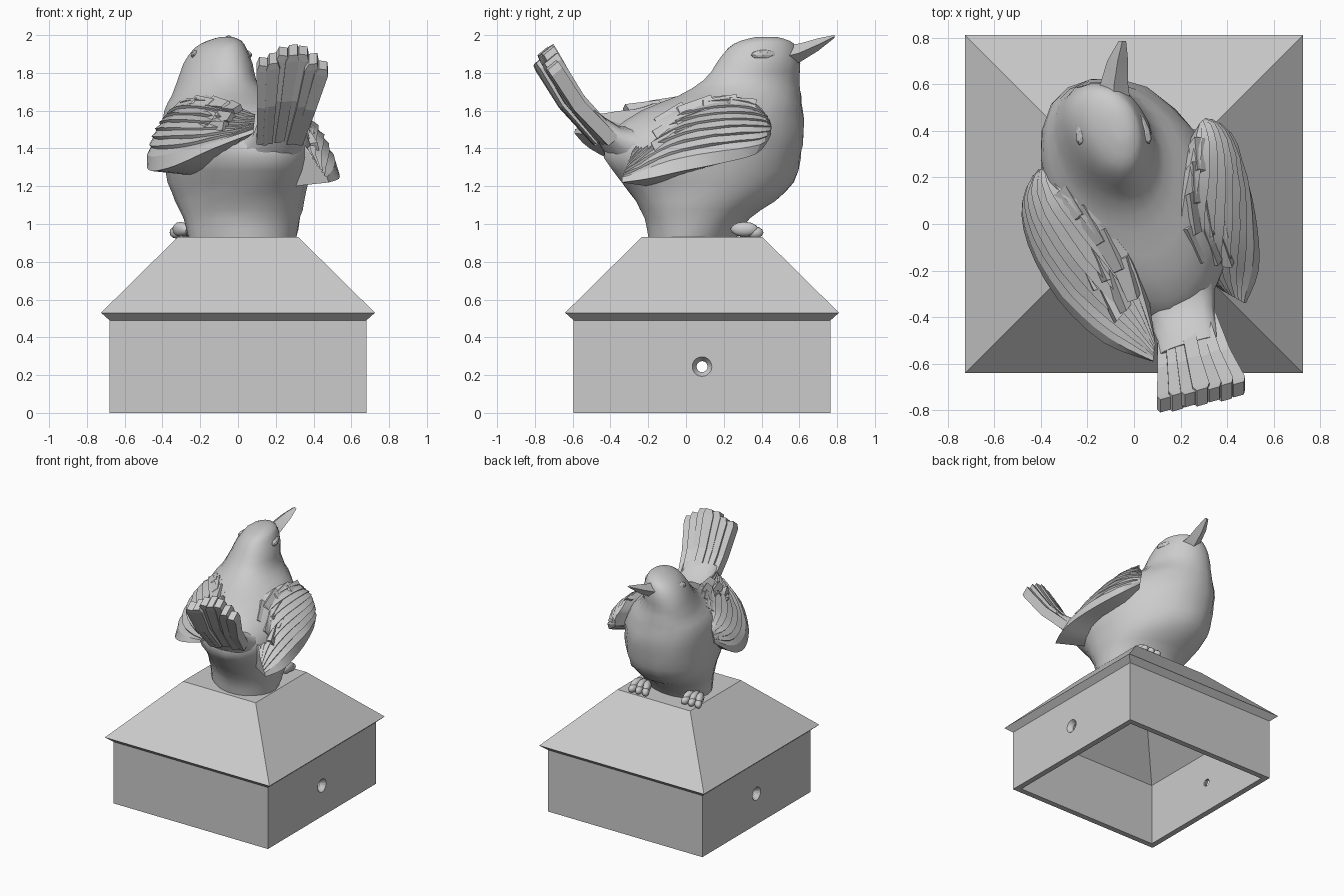
import bpy, bmesh, math, random
from mathutils import Vector as V

random.seed(4)
cube = bpy.data.objects.get("Cube")
if cube:
    bpy.data.objects.remove(cube, do_unlink=True)

grey = bpy.data.materials.new("stone grey")
grey.use_nodes = True
COL = (0.6, 0.6, 0.6, 1)
grey.diffuse_color = COL
grey.node_tree.nodes["Principled BSDF"].inputs["Base Color"].default_value = COL


def finish(name, bm, smooth=None):
    """Turn a bmesh into a named object with the shared material."""
    bmesh.ops.recalc_face_normals(bm, faces=bm.faces)
    me = bpy.data.meshes.new(name)
    bm.to_mesh(me)
    bm.free()
    ob = bpy.data.objects.new(name, me)
    bpy.context.collection.objects.link(ob)
    me.materials.append(grey)
    if smooth:
        bpy.ops.object.select_all(action='DESELECT')
        ob.select_set(True)
        bpy.context.view_layer.objects.active = ob
        bpy.ops.object.shade_smooth_by_angle(angle=math.radians(smooth))
    return ob


def loft(bm, rings):
    """Skin closed rings of points and cap both ends."""
    vs = [[bm.verts.new(p) for p in r] for r in rings]
    n = len(vs[0])
    for a, b in zip(vs, vs[1:]):
        for i in range(n):
            j = (i + 1) % n
            bm.faces.new((a[i], a[j], b[j], b[i]))
    bm.faces.new(vs[0][::-1])
    bm.faces.new(vs[-1])


def smooth_path(rows, steps):
    """Catmull-Rom interpolation through rows of numbers."""
    out = []
    for k in range(len(rows) - 1):
        p = [rows[max(0, min(len(rows) - 1, k + d))] for d in (-1, 0, 1, 2)]
        for s in range(steps):
            t = s / steps
            out.append([b + t / 2 * (c - a + t * (2*a - 5*b + 4*c - d + t * (3*b - 3*c + d - a)))
                        for a, b, c, d in zip(*p)])
    return out + [list(rows[-1])]


# Hollow post cap with a sloping roof
CY = 0.085
bm = bmesh.new()
profile = [(0.29, 0.86), (0.635, 0.5), (0.635, 0), (0.68, 0), (0.68, 0.49), (0.725, 0.53), (0.32, 0.93)]
loft(bm, [[(sx * h, CY + sy * h, z) for sx, sy in ((-1, -1), (1, -1), (1, 1), (-1, 1))]
          for h, z in profile])
cap = finish("post_cap", bm)

# Countersunk screw holes through both side walls
bm = bmesh.new()
loft(bm, [[(x, CY + r * math.cos(a), 0.245 + r * math.sin(a))
           for a in (math.tau * i / 20 for i in range(20))]
          for x, r in ((-0.7, 0.065), (-0.645, 0.029), (0.645, 0.029), (0.7, 0.065))])
cutter = finish("screw_hole_cutter", bm)
cutter.hide_render = True
mod = cap.modifiers.new("screw_holes", 'BOOLEAN')
mod.operation, mod.object, mod.solver = 'DIFFERENCE', cutter, 'EXACT'
bpy.context.view_layer.objects.active = cap
bpy.ops.object.modifier_apply(modifier=mod.name)
bpy.data.objects.remove(cutter, do_unlink=True)

# Body and head: height, back, front, centre x, half width
sections = [
    (0.93, -0.20, 0.27, 0.03, 0.28), (1.03, -0.22, 0.34, 0.03, 0.30),
    (1.12, -0.27, 0.47, 0.02, 0.33), (1.22, -0.34, 0.57, 0.01, 0.355),
    (1.35, -0.44, 0.61, 0.015, 0.375), (1.48, -0.40, 0.63, 0.00, 0.37),
    (1.60, -0.24, 0.62, -0.04, 0.325), (1.68, -0.04, 0.61, -0.08, 0.25),
    (1.76, 0.09, 0.605, -0.105, 0.20), (1.85, 0.16, 0.605, -0.10, 0.175),
    (1.93, 0.22, 0.59, -0.09, 0.13), (1.97, 0.29, 0.55, -0.07, 0.085),
    (1.99, 0.37, 0.48, -0.06, 0.03)]
bm = bmesh.new()
rings = []
for z, y0, y1, cx, w in smooth_path(sections, 2):
    ring = []
    for i in range(22):
        a = math.tau * i / 22
        s, c = math.sin(a), math.cos(a)
        dy = (y1 - y0) / 2 * s
        k = 1 + random.uniform(-0.012, 0.012)
        ring.append((cx - 0.24 * dy + w * c * (1 + 0.1 * s) * k, (y0 + y1) / 2 + dy * k, z))
    rings.append(ring)
loft(bm, rings)
finish("body", bm, 40)

# Beak: diamond sections tapering to the raised tip
bm = bmesh.new()
loft(bm, [[(x - w, y, z), (x, y, z - h), (x + w, y, z), (x, y, z + h)]
          for x, y, z, w, h in ((-0.09, 0.52, 1.885, 0.075, 0.06), (-0.085, 0.60, 1.905, 0.06, 0.05),
                                (-0.07, 0.70, 1.95, 0.045, 0.033), (-0.05, 0.785, 1.992, 0.016, 0.008))])
finish("beak", bm, 30)


def blob(bm, centre, size, turn=0.0):
    """Low-poly ellipsoid, turned about the vertical."""
    new = bmesh.ops.create_icosphere(bm, subdivisions=2, radius=1)["verts"]
    for v in new:
        p = V((v.co.x * size[0], v.co.y * size[1], v.co.z * size[2]))
        ca, sa = math.cos(turn), math.sin(turn)
        v.co = V((p.x * ca - p.y * sa, p.x * sa + p.y * ca, p.z)) + V(centre)


# Brow ridges
for name, x, turn in (("left_brow", 0.03, 0.45), ("right_brow", -0.215, -0.25)):
    bm = bmesh.new()
    blob(bm, (x, 0.42, 1.895), (0.03, 0.085, 0.028), turn)
    finish(name, bm)

# Feet: three knuckled toes each
for name, fx, fy in (("left_foot", 0.17, 0.31), ("right_foot", -0.26, 0.26)):
    bm = bmesh.new()
    for k in (-1, 0, 1):
        blob(bm, (fx + 0.045 * k, fy, 0.972), (0.03, 0.075, 0.04), 0.2 - 0.25 * k)
        blob(bm, (fx + 0.055 * k - 0.015, fy + 0.055, 0.955), (0.028, 0.045, 0.032), 0.2 - 0.3 * k)
    finish(name, bm, 40)


def wing(name, lower, upper, feathers=8):
    """Shingled feather rows between two edges, closed towards the body."""
    core = V((0.02, 0.0, 1.42))
    bm = bmesh.new()
    rings = []
    low, up = smooth_path(lower, 3), smooth_path(upper, 3)
    count = len(low) - 1
    for s, (lo, hi) in enumerate(zip(low, up)):
        lo, hi = V(lo), V(hi)
        along = (hi - lo).normalized()
        out = (lo + hi) / 2 - core
        out = (out - along * out.dot(along)).normalized()
        t = s / count
        bulge = 0.06 * math.sin(math.pi * min(1, t + 0.12))
        ridge = 0.02 * min(1, 3 * t) * (1 - 0.4 * t)
        ring = [lo]
        for f in range(feathers):
            for e, step in ((0.04, 0), (0.96, 1)):
                u = 0.13 + 0.87 * (f + e) / feathers
                wob = random.uniform(-0.004, 0.004)
                ring.append(lo.lerp(hi, u) + out * (bulge * math.sin(math.pi * u) + ridge * (1 - step) + wob))
        ring += [hi.lerp(core, 0.35), lo.lerp(V((core.x, core.y, lo.z - 0.05)), 0.42)]
        rings.append(ring)
    loft(bm, rings)
    # Short covert feathers lying over the shoulder
    for s in range(3, count - 4, 2):
        for u in (0.55, 0.72, 0.9):
            a = V(low[s]).lerp(V(up[s]), u)
            b = V(low[s + 3]).lerp(V(up[s + 3]), u - 0.03)
            out = (a - core).normalized()
            side = (b - a).cross(out).normalized() * 0.042
            a, b = a + out * 0.025, b + out * 0.05
            loft(bm, [[a - side, a + side, a + side - out * 0.05, a - side - out * 0.05],
                      [b - side * 0.6, b + side * 0.6, b + side * 0.6 - out * 0.04, b - side * 0.6 - out * 0.04]])
    return finish(name, bm, 22)


wing("left_wing",
     [(0.31, 0.44, 1.45), (0.42, 0.37, 1.37), (0.49, 0.18, 1.32), (0.53, -0.02, 1.28), (0.535, -0.2, 1.24), (0.48, -0.34, 1.22)],
     [(0.28, 0.43, 1.57), (0.26, 0.35, 1.65), (0.23, 0.2, 1.68), (0.20, 0.0, 1.64), (0.23, -0.15, 1.55), (0.37, -0.28, 1.38)])
wing("right_wing",
     [(-0.41, 0.22, 1.42), (-0.48, 0.09, 1.32), (-0.455, -0.09, 1.28), (-0.33, -0.32, 1.31), (-0.13, -0.51, 1.40), (0.08, -0.59, 1.48)],
     [(-0.36, 0.23, 1.58), (-0.28, 0.14, 1.66), (-0.16, 0.03, 1.68), (-0.03, -0.12, 1.65), (0.03, -0.27, 1.61), (0.09, -0.5, 1.58)])

# Rump blending the back into the underside of the tail
bm = bmesh.new()
rump = [(0.06, -0.10, 1.42, 0.27, 0.19), (0.15, -0.28, 1.41, 0.20, 0.12),
        (0.21, -0.40, 1.46, 0.135, 0.06), (0.235, -0.52, 1.60, 0.12, 0.02)]
loft(bm, [[(x + w * math.cos(a), y + 0.3 * w * math.cos(a) + 0.6 * h * math.sin(a), z + h * math.sin(a))
           for a in (math.tau * i / 14 for i in range(14))]
          for x, y, z, w, h in smooth_path(rump, 2)])
finish("rump", bm, 50)

# Tail: fanned, arched feathers with ragged tips
bm = bmesh.new()
N = 7
for i in range(N):
    t = i / (N - 1)
    arch = math.sin(math.pi * t)
    root = V((0.125 + 0.19 * t, -0.46 + 0.07 * t, 1.44 + 0.02 * arch))
    tip = V((0.135 + 0.315 * t, -0.775 + 0.065 * t, 1.85 + 0.06 * arch + random.uniform(-0.01, 0.02)))
    up = V((0, 0.055, 0.045)) * (1 + 0.25 * (i % 2))
    across = V((1, 0.28, 0.12 if i % 2 else -0.12))
    rings = []
    for k, w in ((0, 0.026), (0.5, 0.029), (0.93, 0.036), (1, 0.022)):
        p, side = root.lerp(tip, k) - V((0, 0.02, 0.015)) * math.sin(math.pi * k), across * w
        rings.append([p - side - up * 0.5, p + side - up * 0.5, p + side + up * 0.5, p - side + up * 0.5])
    loft(bm, rings)
finish("tail", bm)
